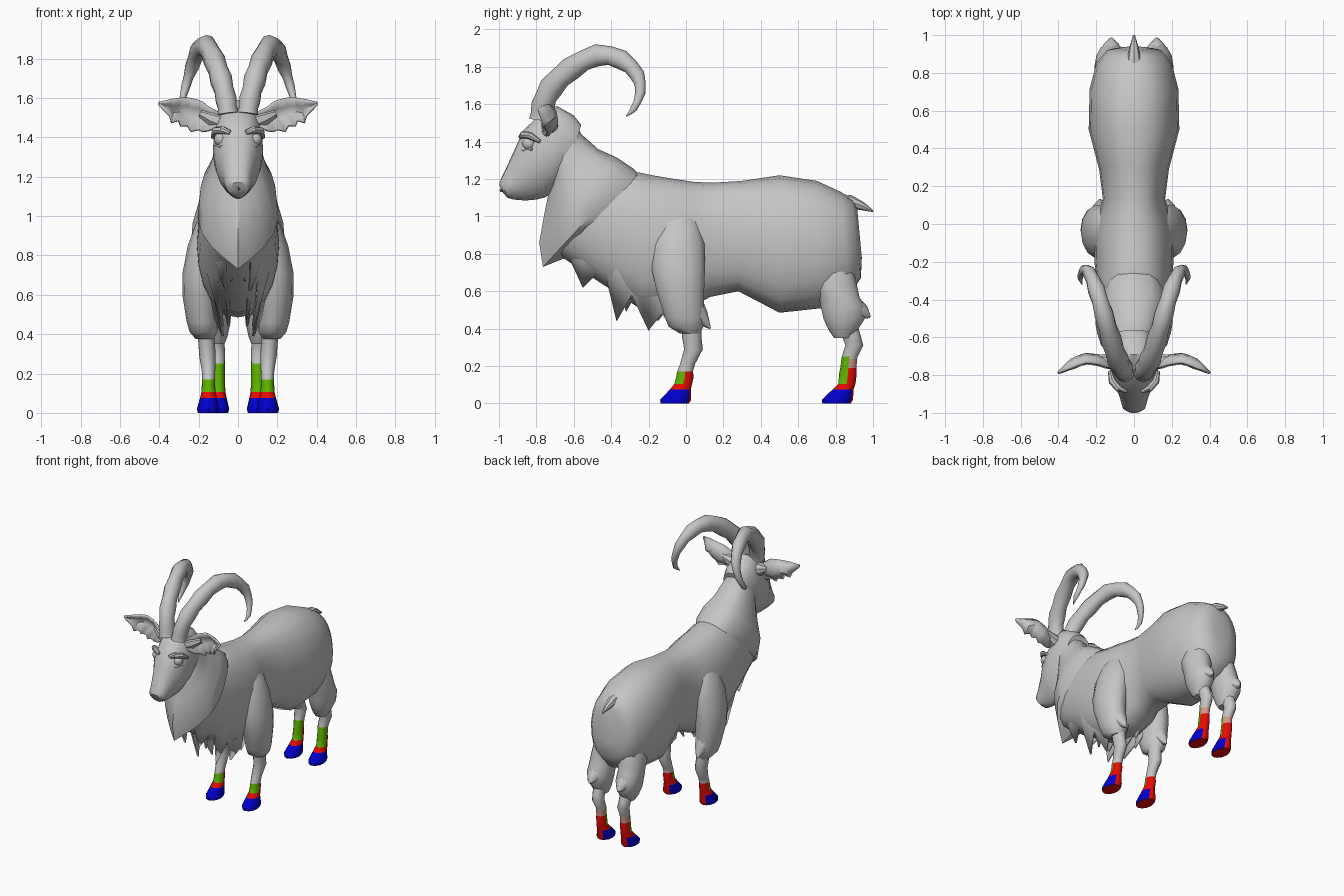
import bpy, bmesh, math
from mathutils import Vector as V


def material(name, rgb):
    m = bpy.data.materials.new(name)
    m.diffuse_color = (*rgb, 1)
    return m


COAT = material("grey coat", (0.56, 0.56, 0.56))
GREEN = material("green shin", (0.11, 0.45, 0.0))
RED = material("red pastern", (0.8, 0.003, 0.001))
BLUE = material("blue hoof", (0.0, 0.0, 0.62))
PINK = material("pink band", (0.68, 0.3, 0.27))


def surface(name, rows, closed=True, rule=None, thick=0, angle=42):
    """Skin rows of points; closed rows make a capped tube."""
    bm = bmesh.new()
    grid = [[bm.verts.new(p) for p in row] for row in rows]
    n = len(rows[0])
    for a, b in zip(grid, grid[1:]):
        for i in range(n if closed else n - 1):
            j = (i + 1) % n
            bm.faces.new((a[i], a[j], b[j], b[i]))
    if closed:
        bm.faces.new(grid[0][::-1])
        bm.faces.new(grid[-1])
    bmesh.ops.recalc_face_normals(bm, faces=bm.faces)
    bm.normal_update()
    if rule:
        for f in bm.faces:
            f.material_index = rule(f.calc_center_median(), f.normal)
    me = bpy.data.meshes.new(name)
    bm.to_mesh(me)
    bm.free()
    for m in ((COAT, GREEN, RED, BLUE, PINK) if rule else (COAT,)):
        me.materials.append(m)
    ob = bpy.data.objects.new(name, me)
    bpy.context.collection.objects.link(ob)
    if thick:
        mod = ob.modifiers.new("thickness", "SOLIDIFY")
        mod.thickness = thick
        mod.offset = 0
    bpy.ops.object.select_all(action='DESELECT')
    ob.select_set(True)
    bpy.context.view_layer.objects.active = ob
    bpy.ops.object.shade_smooth_by_angle(angle=math.radians(angle))
    return ob


def ring(c, a, b, n=12, e_top=1.0, e_low=1.0):
    """Ellipse around c with half axes a and b; exponents square or point it."""
    pts = []
    for i in range(n):
        t = 2 * math.pi * i / n
        k, s = math.cos(t), math.sin(t)
        k = math.copysign(abs(k) ** (e_top if s > 0 else e_low), k) if abs(k) > 1e-6 else 0
        pts.append(V(c) + V(a) * k + V(b) * s)
    return pts


def trunk(name, sections, e_top=0.85, e_low=0.8):
    """Loft along the centre plane: top y, z, bottom y, z, half width."""
    rows = []
    for ty, tz, by, bz, w in sections:
        top, low = V((0, ty, tz)), V((0, by, bz))
        rows.append(ring((top + low) / 2, (w, 0, 0), (top - low) / 2, 20, e_top, e_low))
    return surface(name, rows)


def limb(name, s, rings, n=12, rule=None):
    """Stack of level ellipses: x, y, z, x radius, y radius."""
    return surface(name, [ring((x * s, y, z), (rx, 0, 0), (0, ry, 0), n)
                          for x, y, z, rx, ry in rings], rule=rule)


def tube(name, path, n=10, flat=1.0):
    """Tapered tube through x, y, z, radius points."""
    pts = [V(p[:3]) for p in path]
    rows = []
    for i, p in enumerate(pts):
        t = (pts[min(i + 1, len(pts) - 1)] - pts[max(i - 1, 0)]).normalized()
        a = V((1, 0, 0.01)).cross(t).normalized()
        b = t.cross(a)
        rows.append(ring(p, a * path[i][3], b * path[i][3] * flat, n))
    return surface(name, rows)


# Body, neck ruff and head
trunk("body", [
    (.915, 1.045, .94, .78, .07), (.89, 1.09, .935, .67, .15), (.83, 1.13, .87, .57, .20),
    (.70, 1.19, .73, .51, .235), (.50, 1.22, .50, .485, .24), (.30, 1.19, .28, .60, .185),
    (.14, 1.18, .13, .57, .165), (.04, 1.185, .04, .52, .19), (-.06, 1.20, -.06, .50, .212),
    (-.18, 1.22, -.25, .51, .208), (-.25, 1.235, -.48, .66, .197), (-.31, 1.23, -.69, .80, .175)])
trunk("neck_ruff", [
    (-.20, 1.17, -.64, .78, .14), (-.28, 1.255, -.765, .73, .205), (-.37, 1.315, -.785, .86, .195),
    (-.47, 1.36, -.76, 1.0, .155), (-.56, 1.44, -.74, 1.1, .125),
    (-.60, 1.52, -.72, 1.2, .11)], .7, 2.2)
trunk("head", [
    (-.56, 1.49, -.63, 1.25, .10), (-.60, 1.54, -.67, 1.17, .118), (-.69, 1.59, -.72, 1.12, .125),
    (-.77, 1.555, -.76, 1.10, .128), (-.87, 1.46, -.80, 1.09, .116), (-.92, 1.35, -.86, 1.085, .085),
    (-.965, 1.25, -.92, 1.09, .068), (-.99, 1.20, -.955, 1.10, .06),
    (-1.0, 1.17, -.98, 1.13, .035)], .75, 1.25)
tube("tail", [(0, .80, 1.08, .04), (0, .88, 1.078, .036), (0, .94, 1.056, .023),
              (0, 1.0, 1.028, .005)], 8)
tube("lip", [(-.045, -.945, 1.15, .01), (0, -.985, 1.14, .012), (.045, -.945, 1.15, .01)], 6)

HORN = [(.05, -.775, 1.52, .06), (.06, -.765, 1.59, .06), (.085, -.72, 1.69, .062),
        (.12, -.615, 1.79, .06), (.16, -.475, 1.862, .056), (.20, -.345, 1.838, .05),
        (.235, -.26, 1.755, .038), (.265, -.245, 1.66, .026), (.285, -.28, 1.575, .017),
        (.275, -.32, 1.535, .003)]
EAR = [(.09, -.76, 1.52, 1.46), (.15, -.745, 1.55, 1.435), (.18, -.735, 1.575, 1.43),
       (.20, -.73, 1.585, 1.44), (.24, -.725, 1.595, 1.43), (.255, -.725, 1.597, 1.46),
       (.29, -.735, 1.597, 1.458), (.30, -.74, 1.595, 1.485), (.335, -.755, 1.59, 1.475),
       (.345, -.76, 1.587, 1.51), (.40, -.79, 1.575, 1.567)]
FRINGE = [(-.70, .84), (-.64, .82), (-.55, .62), (-.44, .73), (-.37, .44), (-.29, .58),
          (-.20, .39), (-.13, .48), (-.08, .42), (.0, .56)]


def hoof_colours(shin_top, red_top, pink_top):
    """Blue hoof, red sole, heel and pastern, green shin front, red shin back."""
    def rule(c, n):
        if c.z < .075:
            return 2 if n.z < -.9 or n.y > .8 else 3
        if c.z < .105:
            return 2
        if c.z > shin_top:
            return 0
        if n.y < .15:
            return 1
        return 2 if c.z < red_top else 4 if c.z < pink_top else 0
    return rule


for s, side in ((-1, "left"), (1, "right")):
    # Ridged horns
    path = []
    for i, p in enumerate(HORN):
        path.append((p[0] * s, *p[1:3], p[3] * 1.06))
        if i + 1 < len(HORN):
            q = HORN[i + 1]
            o, r = HORN[max(i - 1, 0)], HORN[min(i + 2, len(HORN) - 1)]
            m = [(9 * (p[k] + q[k]) - o[k] - r[k]) / 16 for k in range(4)]
            path.append((m[0] * s, m[1], m[2], max(m[3], .008) * .94))
    tube(side + "_horn", path, 10, .88)

    # Cupped ragged ears
    rows = []
    for x, y, top, low in EAR:
        h = min(1, (top - low) / .1)
        rows.append([V((x * s, y + d * h, top + (low - top) * f))
                     for f, d in ((0, -.01), (.25, .025), (.6, .035), (1, -.015))])
    surface(side + "_ear", rows, closed=False, thick=.014, angle=60)
    tube(side + "_ear_root", [(.07 * s, -.73, 1.48, .05), (.13 * s, -.725, 1.495, .042),
                              (.19 * s, -.71, 1.52, .02)], 8)

    # Eyes with brow and lower lid
    bpy.ops.mesh.primitive_uv_sphere_add(segments=12, ring_count=8, radius=.036,
                                         location=(.085 * s, -.84, 1.39))
    eye = bpy.context.object
    eye.name = side + "_eye"
    eye.data.materials.append(COAT)
    bpy.ops.object.shade_smooth_by_angle(angle=math.radians(42))
    tube(side + "_brow", [(.04 * s, -.885, 1.425, .012), (.08 * s, -.87, 1.438, .02),
                          (.115 * s, -.835, 1.432, .02), (.128 * s, -.78, 1.40, .01)], 8)
    tube(side + "_lower_lid", [(.05 * s, -.885, 1.365, .01), (.085 * s, -.865, 1.354, .014),
                               (.112 * s, -.82, 1.36, .01)], 8)

    # Front legs: woolly shoulder, shank and hoof
    limb(side + "_shoulder", s, [
        (.10, -.04, 1.04, .05, .07), (.125, -.04, .97, .085, .115), (.155, -.042, .85, .10, .145),
        (.183, -.04, .71, .099, .145), (.19, -.03, .60, .093, .13), (.18, -.008, .46, .08, .108),
        (.175, 0, .41, .07, .095), (.17, .02, .375, .045, .055)], 14)
    limb(side + "_front_leg", s, [
        (.165, .03, .42, .045, .055), (.16, .03, .36, .042, .052), (.155, .04, .29, .042, .05),
        (.15, .008, .21, .034, .04), (.15, -.005, .17, .032, .042), (.15, -.006, .14, .034, .047),
        (.15, -.015, .105, .036, .047), (.15, -.03, .075, .043, .056),
        (.152, -.055, .02, .057, .083), (.152, -.06, 0, .052, .076)],
        rule=hoof_colours(.17, .18, .18))

    # Hind legs: woolly thigh, shank and hoof
    limb(side + "_thigh", s, [
        (.09, .76, .84, .05, .07), (.10, .78, .74, .085, .11), (.112, .795, .64, .092, .12),
        (.12, .82, .57, .088, .11), (.12, .84, .515, .088, .122), (.12, .845, .45, .08, .112),
        (.115, .84, .39, .062, .078), (.11, .84, .35, .042, .05)], 14)
    limb(side + "_hind_leg", s, [
        (.11, .86, .42, .045, .055), (.11, .885, .36, .04, .05), (.105, .90, .31, .04, .048),
        (.10, .875, .25, .035, .042), (.10, .873, .237, .034, .042), (.10, .868, .19, .033, .043),
        (.10, .866, .16, .034, .047),
        (.10, .86, .105, .036, .046), (.10, .84, .075, .043, .056), (.102, .81, .02, .057, .083),
        (.102, .805, 0, .052, .076)], rule=hoof_colours(.25, .19, .237))

    # Wool tufts at hock and elbow
    tube(side + "_hock_tuft", [(.12 * s, .85, .515, .078), (.12 * s, .90, .505, .068),
                               (.12 * s, .95, .485, .04), (.12 * s, .985, .462, .006)], 10)
    tube(side + "_elbow_tuft", [(.18 * s, .03, .52, .07), (.18 * s, .08, .46, .045),
                                (.18 * s, .13, .40, .004)], 8)

    # Ragged chest fringe in two layers
    for name, x, dy, dz in (("outer", .17, 0, 0), ("inner", .10, .05, .05)):
        rows = []
        for i, (y, z) in enumerate(FRINGE):
            z += dz
            wide = x * min(1, .4 + i * .18)
            rows.append([V((wide * s * .85, y + dy, .92)),
                         V((wide * s * .92, y + dy, .6 * .92 + .4 * z)),
                         V((wide * s * (.45 if i % 2 == 0 else .68), y + dy, z))])
        surface(f"{side}_{name}_chest_fringe", rows, closed=False, thick=.012)
